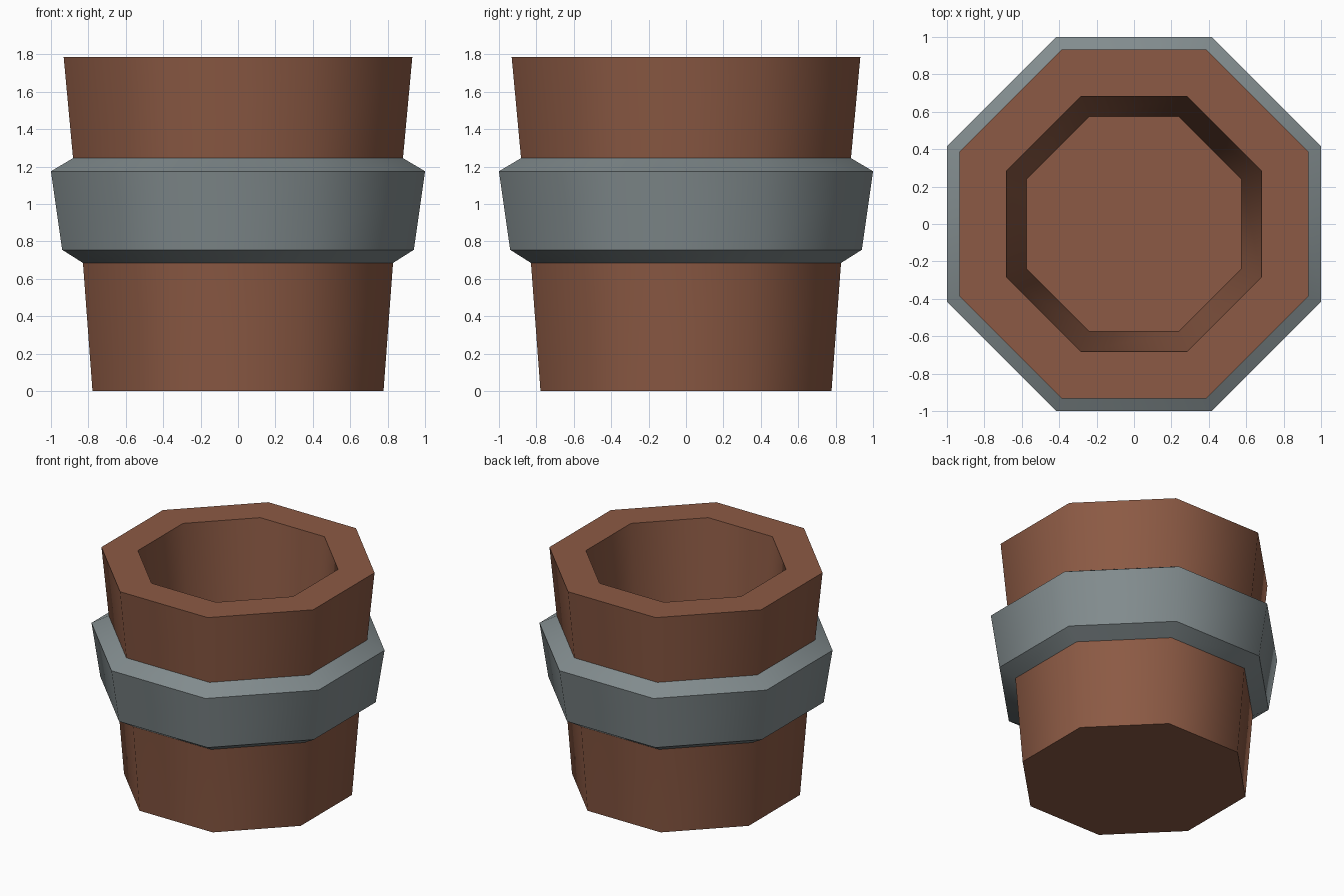
import bpy, bmesh, math

if "Cube" in bpy.data.objects:
    bpy.data.objects.remove(bpy.data.objects["Cube"])


def material(name, rgb):
    m = bpy.data.materials.new(name)
    m.diffuse_color = (*rgb, 1)
    m.use_nodes = True
    m.node_tree.nodes["Principled BSDF"].inputs["Base Color"].default_value = m.diffuse_color
    return m


def octagon_lathe(name, profile, mat, caps=False, closed=False):
    """Stack octagon rings from (flat-to-centre radius, z) points."""
    bm = bmesh.new()
    rings = []
    for r, z in profile:
        c = r / math.cos(math.pi / 8)
        rings.append([bm.verts.new((c * math.cos((i + 0.5) * math.pi / 4),
                                    c * math.sin((i + 0.5) * math.pi / 4), z))
                      for i in range(8)])
    pairs = list(zip(rings, rings[1:]))
    if closed:
        pairs.append((rings[-1], rings[0]))
    for a, b in pairs:
        for i in range(8):
            j = (i + 1) % 8
            bm.faces.new((a[i], a[j], b[j], b[i]))
    if caps:
        bm.faces.new(rings[0][::-1])
        bm.faces.new(rings[-1])
    bmesh.ops.recalc_face_normals(bm, faces=bm.faces)
    me = bpy.data.meshes.new(name)
    bm.to_mesh(me)
    bm.free()
    me.materials.append(mat)
    ob = bpy.data.objects.new(name, me)
    bpy.context.collection.objects.link(ob)
    # smooth around the sides, sharp at rims and chamfers
    bpy.ops.object.select_all(action='DESELECT')
    ob.select_set(True)
    bpy.context.view_layer.objects.active = ob
    bpy.ops.object.shade_smooth_by_angle(angle=math.radians(47))
    return ob


wood = material("brown wood", (0.262, 0.102, 0.058))
metal = material("grey metal", (0.223, 0.262, 0.271))

# Bucket: outer wall, flat rim, inner wall and floor
octagon_lathe("bucket_body",
              [(0.778, 0), (0.829, 0.685), (0.882, 1.245), (0.932, 1.785),
               (0.683, 1.785), (0.575, 0.52)], wood, caps=True)

# Chamfered metal hoop
octagon_lathe("bucket_hoop",
              [(0.829, 0.685), (0.94, 0.755), (1.0, 1.175), (0.882, 1.245)], metal)
